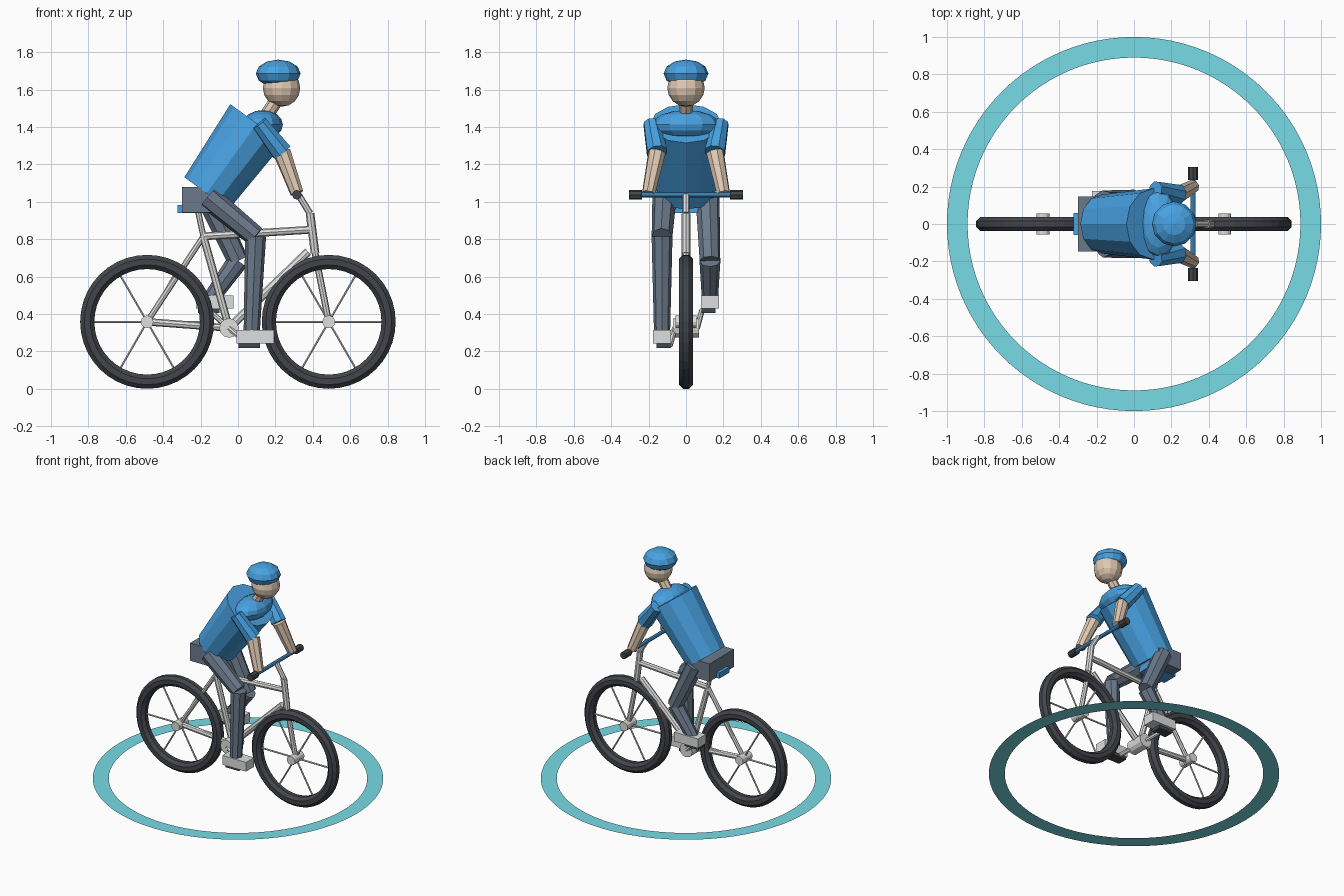
import bpy, bmesh, math
from mathutils import Vector, Matrix

cube = bpy.data.objects.get("Cube")
if cube:
    bpy.data.objects.remove(cube)


def material(name, r, g, b):
    m = bpy.data.materials.new(name)
    m.use_nodes = True
    m.diffuse_color = (r, g, b, 1)
    m.node_tree.nodes["Principled BSDF"].inputs["Base Color"].default_value = (r, g, b, 1)
    return m


BLUE = material("jersey_blue", .065, .36, .76)
SKIN = material("skin", .75, .59, .45)
SLATE = material("trouser_slate", .15, .195, .26)
SILVER = material("frame_silver", .74, .74, .73)
RUBBER = material("tyre_rubber", .055, .06, .07)
SHOE = material("shoe_grey", .73, .74, .75)
TEAL = material("ring_teal", .19, .71, .8)


def finish(name, bm, mat):
    mesh = bpy.data.meshes.new(name)
    bm.to_mesh(mesh)
    bm.free()
    mesh.materials.append(mat)
    ob = bpy.data.objects.new(name, mesh)
    bpy.context.collection.objects.link(ob)
    return ob


def tube(name, a, b, r1, mat, r2=None, sides=8, flat=1.0):
    """Cylinder or taper from a to b; flat scales the local x radius."""
    a, b = Vector(a), Vector(b)
    d = b - a
    rot = Vector((0, 0, 1)).rotation_difference(d).to_matrix().to_4x4()
    bm = bmesh.new()
    bmesh.ops.create_cone(bm, cap_ends=True, segments=sides, radius1=r1,
                          radius2=r1 if r2 is None else r2, depth=d.length,
                          matrix=Matrix.Translation((a + b) / 2) @ rot
                          @ Matrix.Diagonal((flat, 1, 1, 1)))
    return finish(name, bm, mat)


def ball(name, centre, radii, mat, u=16, v=10):
    bm = bmesh.new()
    bmesh.ops.create_uvsphere(bm, u_segments=u, v_segments=v, radius=1,
                              matrix=Matrix.Translation(centre) @ Matrix.Diagonal((*radii, 1)))
    return finish(name, bm, mat)


def box(name, lo, hi, mat):
    lo, hi = Vector(lo), Vector(hi)
    bm = bmesh.new()
    bmesh.ops.create_cube(bm, size=1, matrix=Matrix.Translation((lo + hi) / 2)
                          @ Matrix.Diagonal((*(hi - lo), 1)))
    return finish(name, bm, mat)


def tyre(name, centre, major, minor, mat):
    """Torus standing in the xz plane, spun from an octagon."""
    bm = bmesh.new()
    c = Vector(centre)
    place = Matrix.Translation(c + Vector((major, 0, 0))) @ Matrix.Rotation(math.pi / 8, 4, 'Z')
    circle = bmesh.ops.create_circle(bm, segments=8, radius=minor, matrix=place)
    bmesh.ops.spin(bm, geom=circle["verts"] + bm.edges[:], cent=c, axis=(0, 1, 0),
                   angle=math.tau, steps=40, use_merge=True)
    bmesh.ops.remove_doubles(bm, verts=bm.verts, dist=1e-4)
    bmesh.ops.recalc_face_normals(bm, faces=bm.faces)
    return finish(name, bm, mat)


# Flat ring, a little above the foot of the wheels
bm = bmesh.new()
bmesh.ops.create_circle(bm, segments=96, radius=1, matrix=Matrix.Translation((0, 0, .073)))
inner = bmesh.ops.extrude_edge_only(bm, edges=bm.edges[:])["geom"]
bmesh.ops.scale(bm, vec=(.89, .89, 1), verts=[g for g in inner if isinstance(g, bmesh.types.BMVert)])
bmesh.ops.recalc_face_normals(bm, faces=bm.faces)
for f in bm.faces:
    if f.normal.z < 0:
        f.normal_flip()
finish("ground_ring", bm, TEAL)

# Wheels
AXLE_Z = .358
for label, x in (("rear", -.486), ("front", .485)):
    hub = Vector((x, 0, AXLE_Z))
    tyre(label + "_tyre", hub, .32, .041, RUBBER)
    tube(label + "_hub", hub - Vector((0, .057, 0)), hub + Vector((0, .057, 0)), .034, SILVER, sides=12)
    for i in range(3):
        a = i * math.pi / 3
        reach = Vector((math.cos(a), 0, math.sin(a))) * .3
        tube(f"{label}_spoke_{i + 1}", hub - reach, hub + reach, .006, SILVER, sides=6)

# Frame
rear, front = (-.486, 0, AXLE_Z), (.485, 0, AXLE_Z)
bracket, seat_top = (-.048, 0, .325), (-.185, 0, .815)
head_top, head_low, stem_top = (.385, 0, .937), (.412, 0, .725), (.325, 0, 1.035)
tube("seat_tube", bracket, seat_top, .021, SILVER)
tube("seat_post", seat_top, (-.215, 0, .955), .016, SILVER)
tube("chain_stay", rear, bracket, .02, SILVER)
tube("seat_stay", rear, seat_top, .016, SILVER)
tube("top_tube", seat_top, (.385, 0, .85), .021, SILVER)
tube("down_tube", bracket, (.375, 0, .733), .023, SILVER)
tube("head_tube", head_low, head_top, .023, SILVER)
tube("fork", head_low, front, .018, SILVER)
tube("stem", head_top, stem_top, .018, SILVER)
box("saddle", (-.323, -.06, .94), (-.1, .06, .982), BLUE)

# Handlebar
tube("handlebar", (.315, -.25, 1.037), (.315, .25, 1.037), .014, BLUE)

# Crankset
tube("bottom_bracket", (-.048, -.07, .325), (-.048, .07, .325), .052, SILVER, sides=12)

# Pelvis, torso and head
box("pelvis", (-.299, -.147, .943), (-.1, .147, 1.078), SLATE)
tube("torso", (-.168, 0, 1.045), (.102, 0, 1.418), .158, BLUE, r2=.19, sides=12, flat=.93)
ball("shoulders", (.132, 0, 1.412), (.108, .18, .078), BLUE, u=12, v=8)
tube("neck", (.14, 0, 1.445), (.215, 0, 1.555), .037, SKIN)
ball("head", (.233, 0, 1.608), (.1, .1, .1), SKIN, u=12, v=8)
ball("helmet", (.215, 0, 1.685), (.12, .12, .075), BLUE, u=12, v=6)

# Arms and grips
for side, s in (("right", -1), ("left", 1)):
    shoulder, elbow = (.115, s * .185, 1.42), (.235, s * .155, 1.265)
    tube(side + "_sleeve", shoulder, elbow, .045, BLUE, r2=.058)
    tube(side + "_forearm", elbow, (.315, s * .2, 1.046), .048, SKIN, r2=.036)
    tube(side + "_grip", (.315, s * .235, 1.037), (.315, s * .305, 1.037), .026, RUBBER)

# Legs, shoes, pedals and cranks; the pedals sit opposite each other
for side, s, knee, ankle in (("right", -1, (.094, .815), (.073, .295)),
                             ("left", 1, (.0, .685), (-.15, .475))):
    knee = Vector((knee[0], s * .128, knee[1]))
    ankle = Vector((ankle[0], s * .128, ankle[1]))
    px, pz = -.048 - s * .108, .326 + s * .093
    tube(side + "_thigh", (-.16, s * .115, 1.025), knee, .065, SLATE, r2=.056)
    tube(side + "_shin", knee, ankle, .056, SLATE, r2=.043)
    y0, y1 = sorted((s * .08, s * .177))
    box(side + "_shoe", (px - .068, y0, pz + .01), (px + .132, y1, pz + .08), SHOE)
    y0, y1 = sorted((s * .082, s * .157))
    box(side + "_pedal", (px - .057, y0, pz - .014), (px + .057, y1, pz + .01), RUBBER)
    tube(side + "_crank", (-.048, s * .06, .325), (px, s * .085, pz), .015, SILVER)
